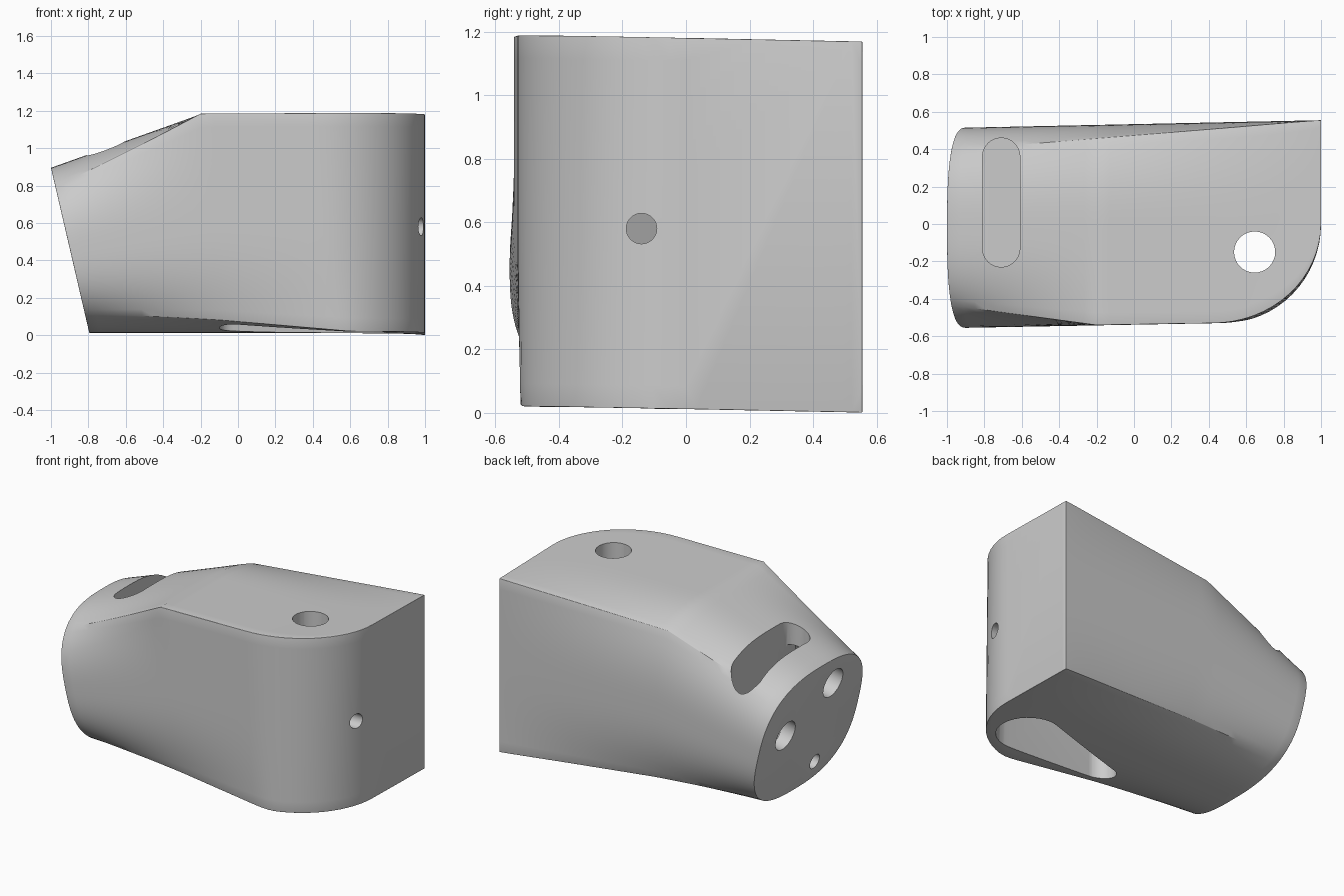
import bpy, bmesh, math
from mathutils import Vector

if "Cube" in bpy.data.objects:
    bpy.data.objects.remove(bpy.data.objects["Cube"])

grey = bpy.data.materials.new("plain grey")
grey.diffuse_color = (0.6, 0.6, 0.6, 1)
grey.use_nodes = True
grey.node_tree.nodes["Principled BSDF"].inputs["Base Color"].default_value = grey.diffuse_color


def add_object(name, bm):
    bmesh.ops.recalc_face_normals(bm, faces=bm.faces)
    mesh = bpy.data.meshes.new(name)
    bm.to_mesh(mesh)
    bm.free()
    mesh.materials.append(grey)
    obj = bpy.data.objects.new(name, mesh)
    bpy.context.collection.objects.link(obj)
    return obj


def lerp(a, b, t):
    return a + (b - a) * t


# Body: a loft from a rounded, tilted end to a square block with one big round corner
N = 96
stations = [i / 30 for i in range(21)] + [0.2 / 3]
stations = sorted(set(stations) | {0.4})
arc0 = 0.42
s0 = (arc0 + 1) / 2
stations = [s for s in stations if s < s0 - 0.01]
stations += [s0 + (1 - s0) * math.sin(math.pi / 2 * k / 16) for k in range(17)]

bm = bmesh.new()
rings = []
for s in stations:
    x_bot, x_top = lerp(-0.795, 1, s), lerp(-1, 1, s)
    z_bot, z_top = 0.012, min(1.18, 0.895 + 0.357 * (x_top + 1))
    y_back = lerp(0.515, 0.555, s)
    y_front = lerp(-0.555, -0.53, min(1, s / s0))
    if s > s0:
        y_front *= math.sqrt(max(0, 1 - ((s - s0) / (1 - s0)) ** 2))
    ring = []
    for i in range(N):
        a = 2 * math.pi * i / N
        c, d = math.cos(a), math.sin(a)
        # each corner becomes square at its own distance along the body
        end = 1.0 if c > 0 else (0.4 if d > 0 else 0.78)
        t = min(1, s / end)
        n = 2.7
        r_round = (abs(c) ** n + abs(d) ** n) ** (-1 / n)
        r = lerp(r_round, 1 / max(abs(c), abs(d)), t)
        y = lerp(y_front, y_back, (c * r + 1) / 2)
        h = (d * r + 1) / 2
        z = lerp(z_bot, z_top, h) - 0.02 * y * s
        ring.append(bm.verts.new((lerp(x_bot, x_top, h), y, z)))
    rings.append(ring)
for r0, r1 in zip(rings, rings[1:]):
    for i in range(N):
        j = (i + 1) % N
        bm.faces.new((r0[i], r0[j], r1[j], r1[i]))
bm.faces.new(rings[0])
bm.faces.new(rings[-1][::-1])
body = add_object("body", bm)
bpy.context.view_layer.objects.active = body
body.select_set(True)

bevel = body.modifiers.new("soft edges", 'BEVEL')
bevel.width = 0.018
bevel.segments = 3
bevel.limit_method = 'ANGLE'
bevel.angle_limit = math.radians(40)
bpy.ops.object.modifier_apply(modifier=bevel.name)


# Cutters: each is the hull of one or two straight round bars (start, end, radius)
def cut(name, *bars):
    bm = bmesh.new()
    for start, end, radius in bars:
        start, end = Vector(start), Vector(end)
        q = (end - start).to_track_quat('Z', 'Y')
        for p in (start, end):
            for k in range(32):
                a = 2 * math.pi * k / 32
                bm.verts.new(p + q @ Vector((radius * math.cos(a), radius * math.sin(a), 0)))
    bmesh.ops.convex_hull(bm, input=bm.verts)
    bmesh.ops.dissolve_limit(bm, angle_limit=0.01, verts=bm.verts, edges=bm.edges)
    cutter = add_object(name, bm)
    cutter.hide_render = True
    mod = body.modifiers.new(name, 'BOOLEAN')
    mod.operation = 'DIFFERENCE'
    mod.solver = 'EXACT'
    mod.object = cutter
    bpy.ops.object.modifier_apply(modifier=mod.name)
    bpy.data.objects.remove(cutter)


# Tapered pocket underneath, with the round hole through the top
cut("lower_pocket", ((0.65, -0.21, -0.2), (0.65, -0.21, 0.8), 0.2),
    ((0.0, -0.32, -0.2), (0.0, -0.32, 0.8), 0.1))
cut("top_hole", ((0.645, -0.15, 0.7), (0.645, -0.15, 1.4), 0.11))
# Small hole in the right side
cut("side_hole", ((1.2, -0.14, 0.58), (0.7, -0.14, 0.58), 0.048))
# Slot in the slope
cut("upper_slot", ((-0.71, -0.13, 0.42), (-0.71, -0.13, 1.4), 0.1),
    ((-0.71, 0.36, 0.42), (-0.71, 0.36, 1.4), 0.1))
# Holes in the tilted end
for name, y, z, radius, depth in (("bolt_hole_a", -0.2, 0.7, 0.1, 0.36),
                                  ("bolt_hole_b", 0.24, 0.5, 0.1, 0.36),
                                  ("pin_hole", -0.19, 0.14, 0.05, 0.25)):
    p = Vector((-0.795 - 0.227 * z, y, z))
    d = Vector((0.975, 0, 0.22))
    cut(name, (p - d * 0.15, p + d * depth, radius))

bpy.ops.object.shade_smooth_by_angle(angle=math.radians(30))
